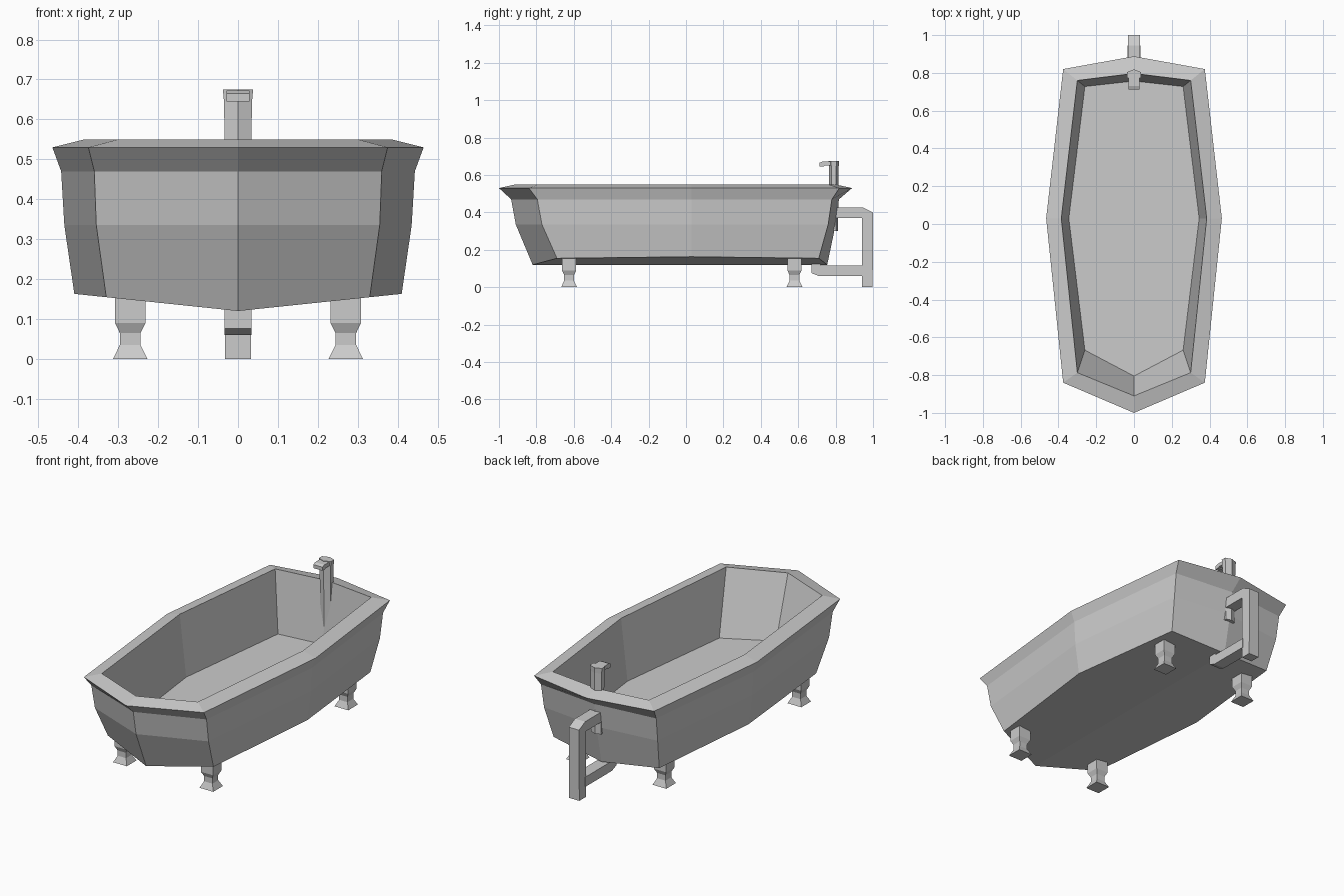
import bpy, bmesh, math

if "Cube" in bpy.data.objects:
    bpy.data.objects.remove(bpy.data.objects["Cube"])


def make_object(name, bm):
    bmesh.ops.recalc_face_normals(bm, faces=bm.faces)
    mesh = bpy.data.meshes.new(name)
    bm.to_mesh(mesh)
    bm.free()
    obj = bpy.data.objects.new(name, mesh)
    bpy.context.collection.objects.link(obj)
    return obj


def bridge(bm, a, b):
    n = len(a)
    for i in range(n):
        j = (i + 1) % n
        bm.faces.new((a[i], a[j], b[j], b[i]))


def loft(name, sections):
    """Closed solid through a stack of equal-sized loops."""
    bm = bmesh.new()
    loops = [[bm.verts.new(p) for p in s] for s in sections]
    for a, b in zip(loops, loops[1:]):
        bridge(bm, a, b)
    bm.faces.new(loops[0])
    bm.faces.new(loops[-1])
    return make_object(name, bm)


def side_profile(name, points, half_width):
    """Extrude a (y, z) outline across x."""
    return loft(name, [[(x, y, z) for y, z in points]
                       for x in (-half_width, half_width)])


# Tub: eight-sided rings from outer keel, over the rim, to the inner floor
# (z, front y, front corner x/y, side x, rear corner x/y, rear y, keel slope)
rings = [
    (0.12, -0.82, 0.33, -0.69, 0.41, 0.33, 0.71, 0.755, 0.105),
    (0.335, -0.91, 0.355, -0.77, 0.435, 0.355, 0.76, 0.80, 0),
    (0.47, -0.935, 0.36, -0.795, 0.443, 0.36, 0.78, 0.818, 0),
    (0.53, -1.0, 0.375, -0.84, 0.465, 0.375, 0.82, 0.888, 0),
    (0.55, -0.91, 0.30, -0.787, 0.385, 0.30, 0.76, 0.797, 0),
    (0.205, -0.805, 0.26, -0.668, 0.345, 0.26, 0.728, 0.757, 0),
]
bm = bmesh.new()
loops = []
for z, fy, cx, cy, sx, rx, ry, by, slope in rings:
    right = [(cx, cy), (sx, 0.03), (rx, ry)]
    outline = [(0, fy)] + right + [(0, by)] + [(-x, y) for x, y in reversed(right)]
    loops.append([bm.verts.new((x, y, z + slope * abs(x))) for x, y in outline])
for a, b in zip(loops, loops[1:]):
    bridge(bm, a, b)
keel = loops[0]
bm.faces.new(keel[0:5])
bm.faces.new(keel[4:8] + keel[0:1])
bm.faces.new(loops[-1])
make_object("tub", bm)


# Feet: square, pinched in the middle and flared at the ground
def square(x, y, z, r):
    return [(x - r, y - r, z), (x + r, y - r, z), (x + r, y + r, z), (x - r, y + r, z)]


foot = [(0, 0.043), (0.035, 0.026), (0.065, 0.026), (0.09, 0.038), (0.17, 0.038)]
for sy, y in (("front", -0.625), ("rear", 0.58)):
    for sx, x in (("left", -0.27), ("right", 0.27)):
        loft(f"{sy}_{sx}_foot", [square(x, y, z, r) for z, r in foot])

# Plumbing behind the tub: supply riser and drain branch
side_profile("supply_pipe", [(0.78, 0.37), (0.94, 0.37), (0.94, 0), (0.998, 0),
                             (1.0, 0.40), (0.945, 0.427), (0.78, 0.427)], 0.032)
side_profile("drain_pipe", [(0.945, 0.06), (0.71, 0.06), (0.67, 0.076), (0.67, 0.14),
                            (0.72, 0.14), (0.72, 0.115), (0.945, 0.115)], 0.034)

# Faucet: six-sided post with a short spout
post = []
for z, r in ((0.30, 0.035), (0.55, 0.038), (0.645, 0.04), (0.675, 0.043)):
    post.append([(r * 0.88 * (1 if math.cos(a) > 0.1 else -1 if math.cos(a) < -0.1 else 0),
                  0.79 + 0.66 * r * math.sin(a), z)
                 for a in (math.radians(30 + 60 * k) for k in range(6))])
loft("faucet_post", post)
side_profile("faucet_spout", [(0.713, 0.645), (0.735, 0.645), (0.74, 0.65), (0.79, 0.65),
                              (0.79, 0.672), (0.73, 0.672), (0.713, 0.665)], 0.029)
